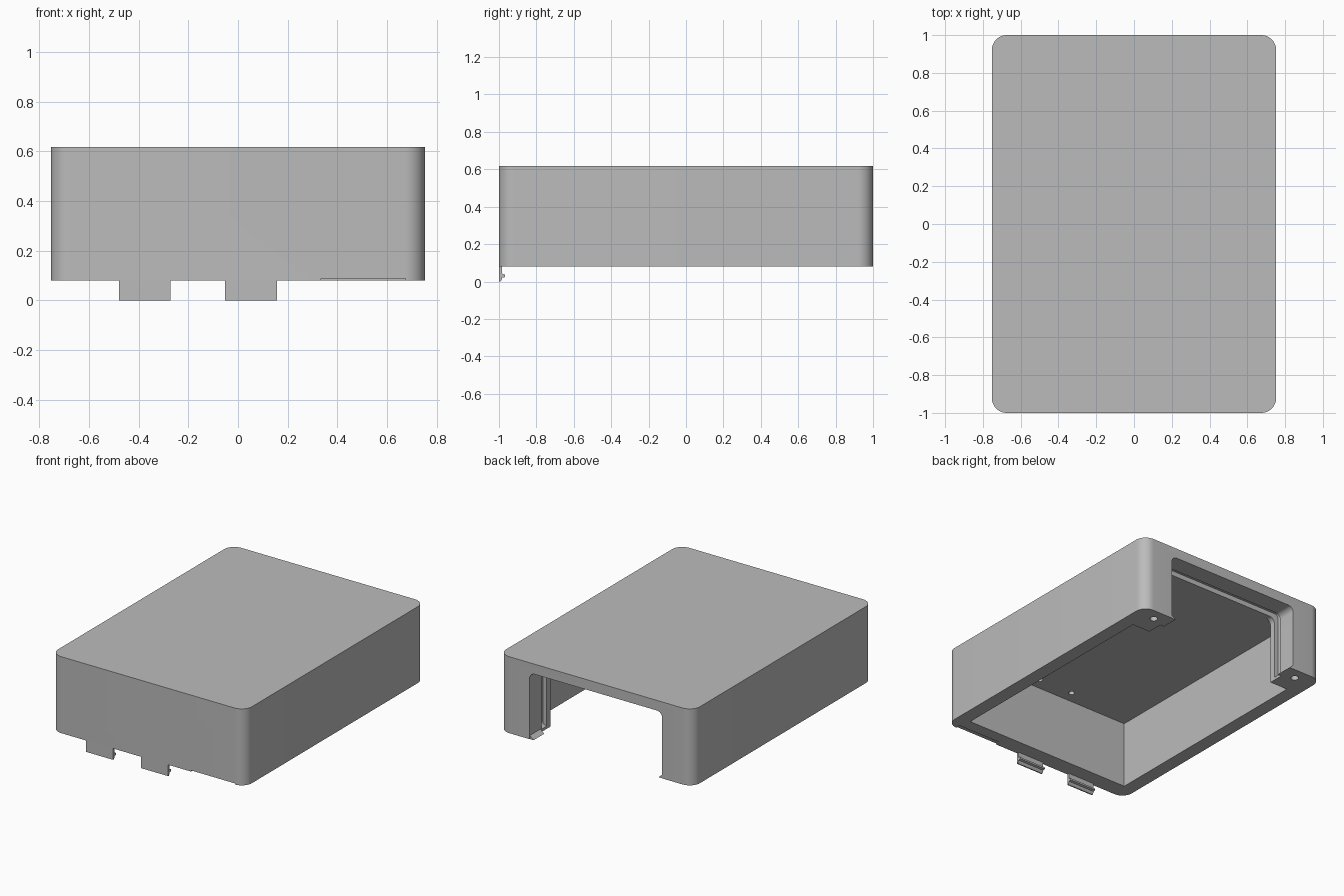
import bpy, bmesh, math
from mathutils import Vector, Matrix

if "Cube" in bpy.data.objects:
    bpy.data.objects.remove(bpy.data.objects["Cube"])

grey = bpy.data.materials.new("light_grey")
grey.use_nodes = True
colour = (0.5, 0.5, 0.5, 1)
grey.diffuse_color = colour
grey.node_tree.nodes["Principled BSDF"].inputs["Base Color"].default_value = colour


def finish(name, bm):
    bmesh.ops.recalc_face_normals(bm, faces=bm.faces)
    mesh = bpy.data.meshes.new(name)
    bm.to_mesh(mesh)
    bm.free()
    mesh.materials.append(grey)
    ob = bpy.data.objects.new(name, mesh)
    bpy.context.collection.objects.link(ob)
    return ob


def box(name, lo, hi, axis=None, radius=0):
    """Box between two corners; edges along the given axis can be rounded."""
    lo, hi = Vector(lo), Vector(hi)
    bm = bmesh.new()
    bmesh.ops.create_cube(bm, size=1, matrix=Matrix.Translation((lo + hi) / 2)
                          @ Matrix.Diagonal((*(hi - lo), 1)))
    if radius:
        edges = [e for e in bm.edges
                 if abs((e.verts[0].co - e.verts[1].co)[axis]) > 0.001]
        bmesh.ops.bevel(bm, geom=edges, offset=radius, segments=10,
                        profile=0.5, affect='EDGES')
    return finish(name, bm)


def drill(name, x, y, z0, z1, r):
    bm = bmesh.new()
    bmesh.ops.create_cone(bm, cap_ends=True, segments=24, radius1=r, radius2=r,
                          depth=z1 - z0,
                          matrix=Matrix.Translation((x, y, (z0 + z1) / 2)))
    return finish(name, bm)


def extrude(name, points, axis, start, end):
    """Closed profile extruded along x (axis 0) or y (axis 1)."""
    bm = bmesh.new()
    verts = [bm.verts.new((start, a, z) if axis == 0 else (a, start, z))
             for a, z in points]
    face = bm.faces.new(verts)
    out = bmesh.ops.extrude_face_region(bm, geom=[face])
    shift = [0, 0, 0]
    shift[axis] = end - start
    bmesh.ops.translate(bm, vec=shift,
                        verts=[v for v in out["geom"] if isinstance(v, bmesh.types.BMVert)])
    return finish(name, bm)


def cut(ob, cutter):
    mod = ob.modifiers.new("cut", 'BOOLEAN')
    mod.operation = 'DIFFERENCE'
    mod.solver = 'EXACT'
    mod.object = cutter
    bpy.context.view_layer.objects.active = ob
    bpy.ops.object.modifier_apply(modifier=mod.name)
    bpy.data.objects.remove(cutter)


# Outer shell with rounded vertical corners
BASE, TOP, W = 0.08, 0.617, 0.753
shell = box("cover_shell", (-W, -1, BASE), (W, 1, TOP), 2, 0.08)

# Inner cavity, leaving thick posts and a lintel at the back
cut(shell, box("cavity", (-0.655, -0.88, -0.2), (0.655, 0.77, 0.55)))

# Rear opening with rounded upper corners, and the panel groove around it
cut(shell, box("opening", (-0.515, 0.7, -0.3), (0.515, 1.2, 0.546), 1, 0.04))
cut(shell, box("panel_groove", (-0.545, 0.81, 0.1), (0.545, 0.87, 0.58), 1, 0.03))

# Screw holes in the posts and two small pits in the ceiling
for side in (-1, 1):
    cut(shell, drill("screw_hole", side * 0.6, 0.915, 0, 0.35, 0.026))
    cut(shell, drill("ceiling_pit", side * 0.135, -0.795, 0.5, 0.58, 0.02))

# Shallow pry slot under the front rim
cut(shell, box("pry_slot", (0.335, -1.1, 0), (0.675, -0.965, 0.088)))

# Small flared feet at the bottom of the opening
for side, label in ((-1, "right"), (1, "left")):
    extrude(label + "_post_foot",
            [(side * 0.52, BASE), (side * 0.485, BASE), (side * 0.515, 0.105), (side * 0.52, 0.105)],
            1, 0.88, 0.998)

# Snap tabs with a latching ridge on the inner side
tab = [(-1, 0.1), (-1, 0), (-0.992, 0), (-0.984, 0.012), (-0.984, 0.02),
       (-0.967, 0.024), (-0.967, 0.036), (-0.984, 0.042), (-0.984, 0.1)]
for x, label in ((-0.48, "right"), (-0.052, "left")):
    clip = extrude(label + "_snap_tab", tab, 0, x, x + 0.209)
    clip.location.y = 0.0005

# Smooth shading on rounded corners only
bpy.ops.object.select_all(action='DESELECT')
shell.select_set(True)
bpy.context.view_layer.objects.active = shell
bpy.ops.object.shade_smooth_by_angle(angle=math.radians(30))
